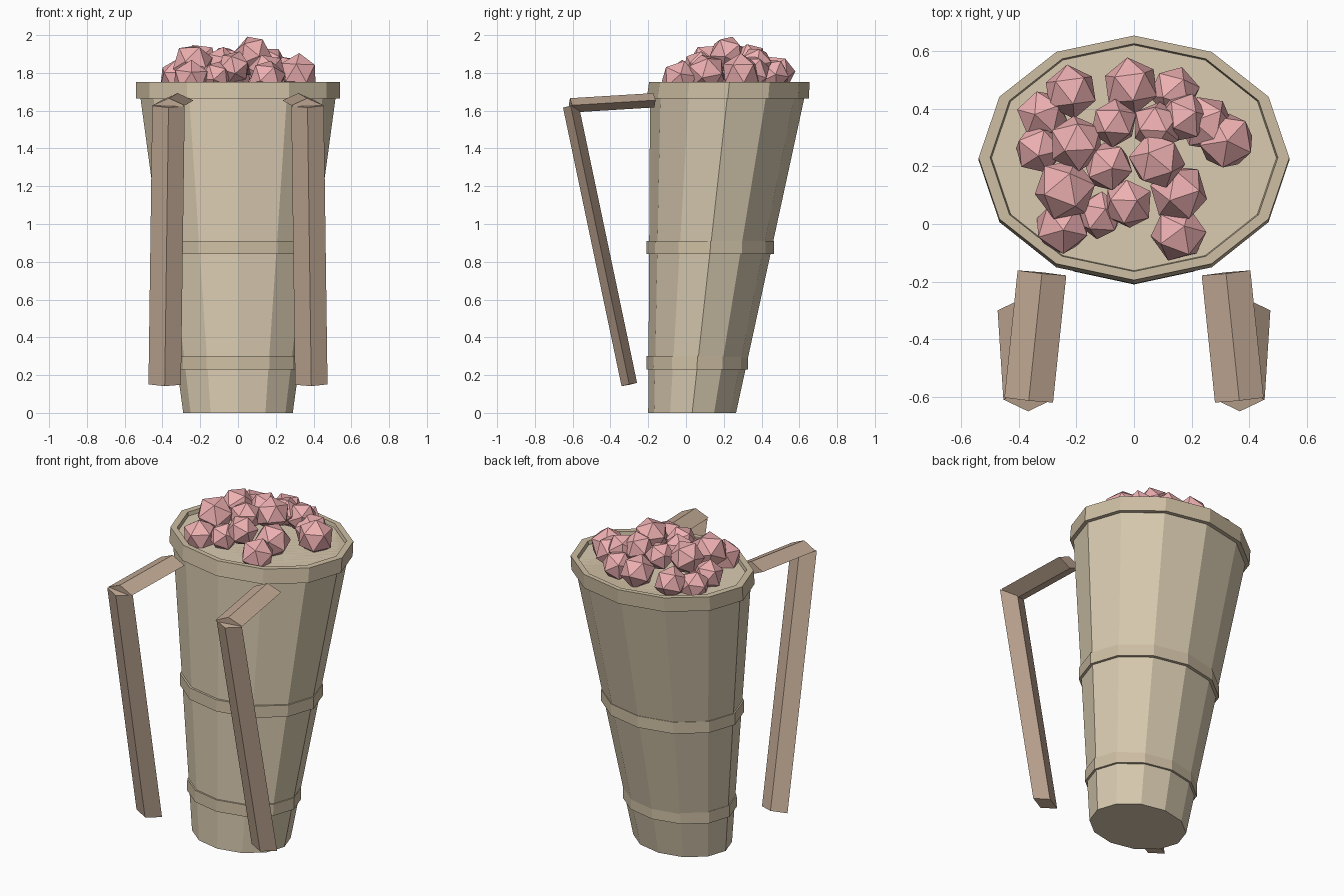
import bpy, bmesh, math, random
from mathutils import Vector, Euler

if "Cube" in bpy.data.objects:
    bpy.data.objects.remove(bpy.data.objects["Cube"])

random.seed(4)
SIDES = 12


def material(name, rgb):
    m = bpy.data.materials.new(name)
    m.diffuse_color = (*rgb, 1)
    m.use_nodes = True
    m.node_tree.nodes["Principled BSDF"].inputs["Base Color"].default_value = m.diffuse_color
    return m


TAN = material("basket_tan", (0.70, 0.60, 0.44))
BAND = material("band_tan", (0.62, 0.52, 0.37))
WOOD = material("strap_brown", (0.54, 0.40, 0.30))
BERRY = material("fruit_red", (0.85, 0.43, 0.44))


def finish(name, bm, mat):
    bmesh.ops.recalc_face_normals(bm, faces=bm.faces)
    me = bpy.data.meshes.new(name)
    bm.to_mesh(me)
    bm.free()
    me.materials.append(mat)
    ob = bpy.data.objects.new(name, me)
    bpy.context.collection.objects.link(ob)
    return ob


def loft(name, rings, mat):
    """Skin a list of point rings and cap both ends."""
    bm = bmesh.new()
    loops = [[bm.verts.new(p) for p in ring] for ring in rings]
    for a, b in zip(loops, loops[1:]):
        for i in range(len(a)):
            j = (i + 1) % len(a)
            bm.faces.new((a[i], a[j], b[j], b[i]))
    bm.faces.new(loops[0])
    bm.faces.new(loops[-1])
    return finish(name, bm, mat)


def oval(z, rx, front, back):
    """Oval ring with its front and back y limits given."""
    cy, ry = (front + back) / 2, (back - front) / 2
    return [(rx * math.sin(i * math.tau / SIDES), cy + ry * math.cos(i * math.tau / SIDES), z)
            for i in range(SIDES)]


# Basket body: front wall upright, back wall flaring outward
loft("basket_body", [oval(0, 0.29, -0.2, 0.265), oval(1.73, 0.525, -0.19, 0.64)], TAN)

# Hoops around the body
for name, z0, z1, rx, back in (("lower_band", 0.23, 0.30, 0.335, 0.328),
                               ("middle_band", 0.84, 0.91, 0.42, 0.466)):
    loft(name, [oval(z0, rx, -0.21, back), oval(z1, rx, -0.208, back)], BAND)

# Rim with a shallow recessed top
loft("rim", [oval(1.665, 0.54, -0.208, 0.65), oval(1.752, 0.54, -0.195, 0.655),
             oval(1.752, 0.50, -0.165, 0.627), oval(1.73, 0.495, -0.162, 0.622)], BAND)


def diamond_bar(name, a, b, half_w, half_d):
    """Straight bar with a flat diamond section, wide across x."""
    a, b = Vector(a), Vector(b)
    d = (b - a).normalized()
    out = d.cross(Vector((1, 0, 0))).normalized()
    side = out.cross(d).normalized()
    section = (side * half_w, out * half_d, -side * half_w, -out * half_d)
    return loft(name, [[p + s for s in section] for p in (a, b)], WOOD)


# Shoulder straps, one pair per side
for side, s in (("left", -1), ("right", 1)):
    diamond_bar(side + "_strap_top", (s * 0.32, -0.17, 1.655), (s * 0.366, -0.612, 1.628), 0.085, 0.038)
    diamond_bar(side + "_strap", (s * 0.368, -0.61, 1.625), (s * 0.388, -0.30, 0.15), 0.086, 0.042)

# Heap of faceted fruit: x, y, z, radius
fruit = [
    (-.22, .46, 1.78, .095), (-.01, .48, 1.80, .10), (.14, .46, 1.79, .09), (-.32, .38, 1.76, .09),
    (-.20, .28, 1.86, .10), (-.07, .35, 1.86, .085), (.08, .34, 1.87, .09), (-.33, .26, 1.78, .09),
    (-.24, .12, 1.85, .11), (-.09, .20, 1.85, .09), (.08, .22, 1.90, .10), (-.02, .07, 1.83, .09),
    (.155, .11, 1.80, .105), (.155, -.035, 1.77, .10), (-.25, -.01, 1.77, .10), (-.12, .03, 1.78, .085),
    (.25, .35, 1.80, .10), (.32, .29, 1.80, .105), (.17, .37, 1.85, .09)]
for i, (x, y, z, r) in enumerate(fruit, 1):
    bm = bmesh.new()
    bmesh.ops.create_icosphere(bm, subdivisions=1, radius=r)
    ob = finish(f"fruit_{i:02d}", bm, BERRY)
    ob.location = (x, y, z)
    ob.rotation_euler = Euler((random.uniform(-.5, .5), random.uniform(-.5, .5), random.uniform(0, 6)))
